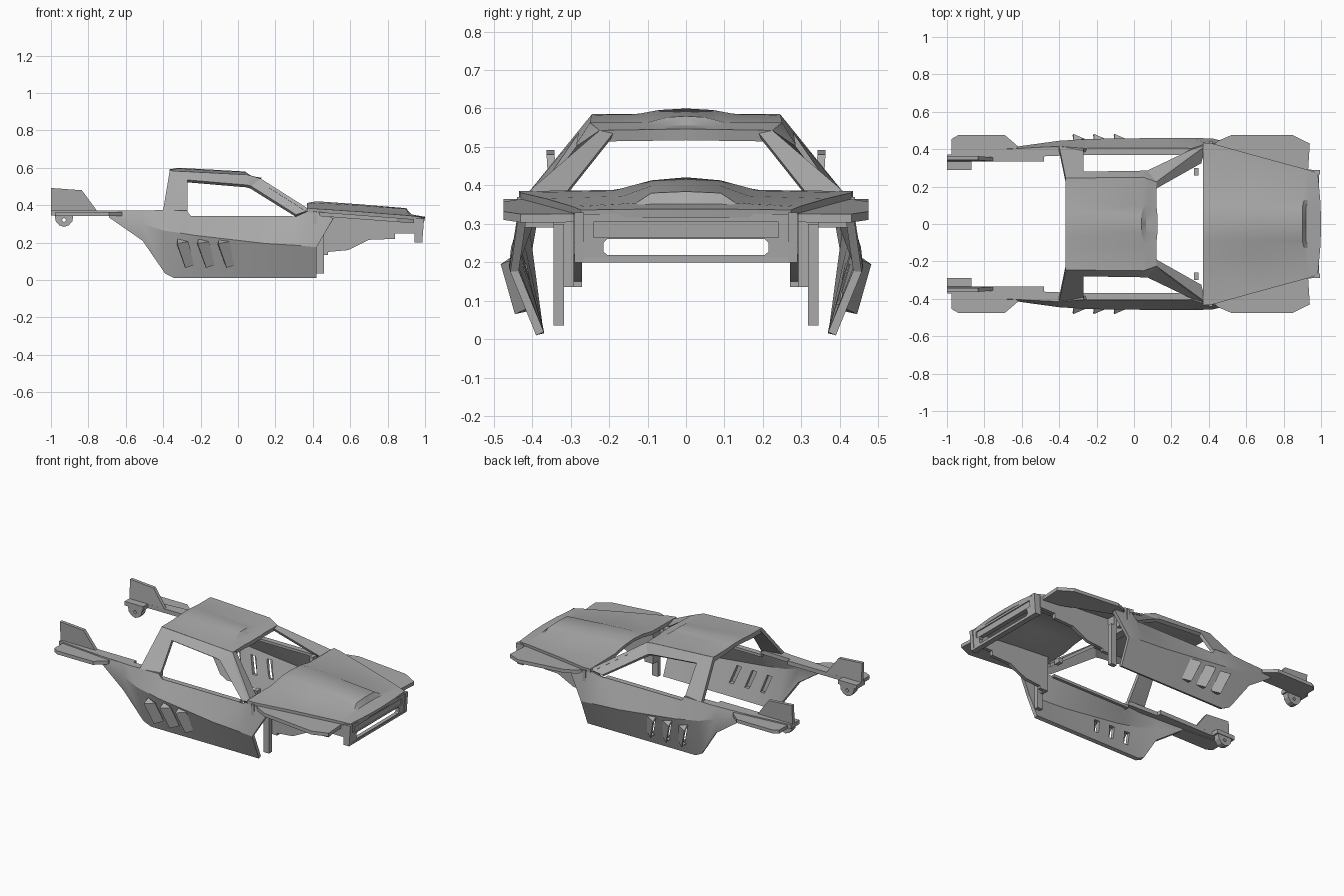
import bpy, bmesh
from mathutils import Vector

cube = bpy.data.objects.get("Cube")
if cube:
    bpy.data.objects.remove(cube)

grey = bpy.data.materials.new("plain_grey")
grey.use_nodes = True
grey.diffuse_color = (0.4, 0.4, 0.4, 1)
grey.node_tree.nodes["Principled BSDF"].inputs["Base Color"].default_value = (0.4, 0.4, 0.4, 1)


def build(name, verts, faces, mirror=True, thick=0, out=None):
    """Mesh object, mirrored across y and thickened inward from the 'out' side."""
    me = bpy.data.meshes.new(name)
    me.from_pydata(verts, [], faces)
    bm = bmesh.new()
    bm.from_mesh(me)
    bmesh.ops.recalc_face_normals(bm, faces=bm.faces)
    if out:
        total = sum((f.normal * f.calc_area() for f in bm.faces), Vector())
        if total.dot(Vector(out)) < 0:
            bmesh.ops.reverse_faces(bm, faces=bm.faces)
    bm.to_mesh(me)
    bm.free()
    ob = bpy.data.objects.new(name, me)
    bpy.context.collection.objects.link(ob)
    me.materials.append(grey)
    if mirror:
        m = ob.modifiers.new("mirror", 'MIRROR')
        m.use_axis = (False, True, False)
        m.merge_threshold = 0.0005
    if thick:
        s = ob.modifiers.new("thickness", 'SOLIDIFY')
        s.thickness = thick
        s.offset = -1
    return ob


def skin(name, rows, out, thick, **kw):
    """Sheet stretched over rows of points."""
    n = len(rows[0])
    faces = [(r * n + i, r * n + i + 1, (r + 1) * n + i + 1, (r + 1) * n + i)
             for r in range(len(rows) - 1) for i in range(n - 1)]
    return build(name, [p for row in rows for p in row], faces, thick=thick, out=out, **kw)


def prism(name, outline, low, high, axis='z', slope=0, mirror=True):
    """Outline in xy (axis z), xz (axis y) or yz (axis x) pulled from low to high."""
    place = {'z': lambda a, b, h: (a, b, h + slope * a),
             'y': lambda a, b, h: (a, h + slope * b, b),
             'x': lambda a, b, h: (h + slope * b, a, b)}[axis]
    n = len(outline)
    verts = [place(a, b, h) for h in (low, high) for a, b in outline]
    faces = [tuple(range(n)), tuple(range(n, 2 * n))]
    faces += [(i, (i + 1) % n, n + (i + 1) % n, n + i) for i in range(n)]
    return build(name, verts, faces, mirror)


def rect(a0, a1, b0, b1):
    return [(a0, b0), (a1, b0), (a1, b1), (a0, b1)]


cutters = []


def cut(ob, cutter):
    m = ob.modifiers.new("cut", 'BOOLEAN')
    m.operation = 'DIFFERENCE'
    m.solver = 'EXACT'
    m.object = cutter
    cutter.hide_render = True
    cutters.append(cutter)


# Side panels: top, crease and bottom point at each station
side = skin("side_panel", [
    [(-.69, .40, .37), (-.69, .405, .35), (-.69, .403, .335)],
    [(-.51, .41, .37), (-.51, .43, .30), (-.51, .425, .21)],
    [(-.40, .415, .375), (-.40, .445, .265), (-.39, .395, .035)],
    [(-.27, .405, .365), (-.27, .453, .245), (-.34, .39, .01)],
    [(-.25, .405, .34), (-.24, .455, .24), (-.24, .39, .01)],
    [(.31, .405, .34), (.15, .46, .195), (.15, .39, .01)],
    [(.39, .43, .375), (.32, .46, .185), (.33, .39, .01)],
    [(.51, .435, .33), (.42, .457, .175), (.42, .39, .01)],
], (0, 1, 0), .022)

# Slanted vents with scoops opening to the rear
for k in range(3):
    dx = .11 * k
    slot = prism("vent_cutter", [(-.315 + dx, .195), (-.28 + dx, .195),
                                 (-.25 + dx, .09), (-.28 + dx, .09)], .3, .5, 'y')
    cut(side, slot)
    scoop = [(-.265, .456, .205), (-.235, .412, .08), (-.28, .445, .065), (-.325, .482, .195),
             (-.322, .445, .22), (-.285, .40, .075)]
    build("vent_scoop", [(x + dx, y, z) for x, y, z in scoop],
          [(0, 1, 2, 3), (0, 3, 4), (1, 5, 2)], thick=.009, out=(0, 1, 0))

# Sill ledge inside the door opening
prism("sill_ledge", rect(-.27, .29, .37, .405), .325, .342)

# Cab sides: frame between outer outline and window edge
outer = [(-.40, .415, .375), (-.365, .245, .585), (.05, .25, .563), (.12, .225, .543), (.385, .42, .375)]
window = [(-.27, .40, .36), (-.27, .28, .535), (.05, .285, .508), (.07, .285, .502), (.31, .40, .35)]
skin("cab_side_frame", [outer, window], (0, 1, .5), .022)

# Windshield pillars
skin("windshield_pillar", [[(.12, .225, .543), (.385, .42, .375)],
                           [(.12, .19, .535), (.36, .325, .365)]], (1, 0, 1), .018)

# Roof with a low centre bulge that ends in a notch
skin("roof", [
    [(-.365, 0, .592), (-.365, .07, .59), (-.365, .13, .586), (-.365, .245, .585)],
    [(-.32, 0, .60), (-.32, .07, .596), (-.32, .13, .585), (-.32, .246, .583)],
    [(.04, 0, .58), (.04, .05, .577), (.05, .10, .564), (.05, .25, .563)],
    [(.065, 0, .556), (.065, .05, .556), (.07, .10, .558), (.07, .243, .558)],
    [(.125, 0, .547), (.125, .05, .546), (.12, .10, .545), (.12, .225, .543)],
], (0, 0, 1), .03)

# Hood with a tapering bulge
skin("hood", [
    [(.37, 0, .412), (.37, .09, .406), (.37, .19, .388), (.37, .435, .385)],
    [(.42, 0, .421), (.42, .09, .413), (.42, .19, .386), (.42, .43, .381)],
    [(.65, 0, .405), (.65, .09, .399), (.65, .165, .372), (.65, .366, .366)],
    [(.90, 0, .384), (.90, .09, .380), (.91, .13, .354), (.90, .298, .346)],
    [(.92, 0, .352), (.92, .09, .351), (.93, .125, .350), (.93, .29, .343)],
    [(1.0, 0, .338), (.998, .09, .338), (.996, .125, .338), (.983, .273, .336)],
], (0, 0, 1), .022)

# Nose panel with a slot below and a shallow recess above
nose = prism("nose_panel", [(-.27, .325), (-.27, .205), (.27, .205), (.27, .325)],
             .945, .97, 'x', slope=.06, mirror=False)
cut(nose, prism("slot_cutter", [(-.215, .228), (-.205, .219), (.205, .219), (.215, .228),
                                (.215, .25), (.205, .26), (-.205, .26), (-.215, .25)],
                .9, 1.1, 'x', mirror=False))
cut(nose, prism("recess_cutter", rect(-.24, .24, .265, .305), .963, 1.1, 'x', slope=.06, mirror=False))
prism("nose_lip", rect(.95, .985, -.27, .27), .2, .212, mirror=False)
prism("nose_cheek", [(.945, .2), (.985, .2), (.995, .33), (.945, .33)], .265, .29, 'y')

# Front fenders, sloping down to the nose
prism("front_fender", [(.40, .40), (.45, .445), (.52, .475), (.85, .475), (.94, .43),
                       (.93, .27), (.85, .28), (.60, .35)], .374, .396, slope=-.075)

# Stepped inner walls and bulkheads under the hood
prism("inner_wall", [(.42, .37), (.42, .135), (.48, .135), (.48, .15), (.59, .16), (.70, .215),
                     (.84, .22), (.84, .25), (.95, .25), (.95, .325)], .27, .292, 'y')
prism("bulkhead", rect(.27, .345, .135, .37), .42, .44, 'x')
prism("bulkhead_leg", rect(.317, .345, .035, .30), .42, .46, 'x')
prism("bulkhead_flange", rect(.34, .44, .29, .37), .40, .42, 'x')
prism("cowl_bracket", rect(.32, .345, .26, .30), .355, .385)

# Rear rails, wings, fins and mounting lugs
prism("rear_rail", [(-1, .335), (-.48, .335), (-.48, .362), (-.27, .37), (-.27, .405),
                    (-.40, .415), (-.69, .40), (-1, .37)], .346, .372)
prism("rear_wing", [(-.975, .36), (-.975, .455), (-.94, .475), (-.69, .475),
                    (-.62, .415), (-.62, .39)], .342, .364)
prism("rear_fin", [(-1, .365), (-.75, .365), (-.835, .48), (-1, .492)], .313, .334, 'y', slope=.06)
prism("lug_shelf", rect(-1, -.87, .288, .34), .346, .372)
lug = prism("mounting_lug", [(-.98, .35), (-.975, .315), (-.955, .292), (-.93, .284),
                             (-.905, .292), (-.885, .315), (-.88, .35)], .292, .33, 'y')
cut(lug, prism("lug_cutter", [(-.942, .32), (-.93, .308), (-.918, .32), (-.93, .332)], .2, .4, 'y'))

# Apply modifiers, drop cutters and shade with crisp edges
parts = [o for o in bpy.context.collection.objects if o.type == 'MESH' and grey.name in o.data.materials]
bpy.ops.object.select_all(action='DESELECT')
for o in parts:
    if o not in cutters:
        o.select_set(True)
        bpy.context.view_layer.objects.active = o
bpy.ops.object.convert(target='MESH')
bpy.ops.object.shade_smooth_by_angle(angle=0.4)
for c in cutters:
    bpy.data.objects.remove(c)
